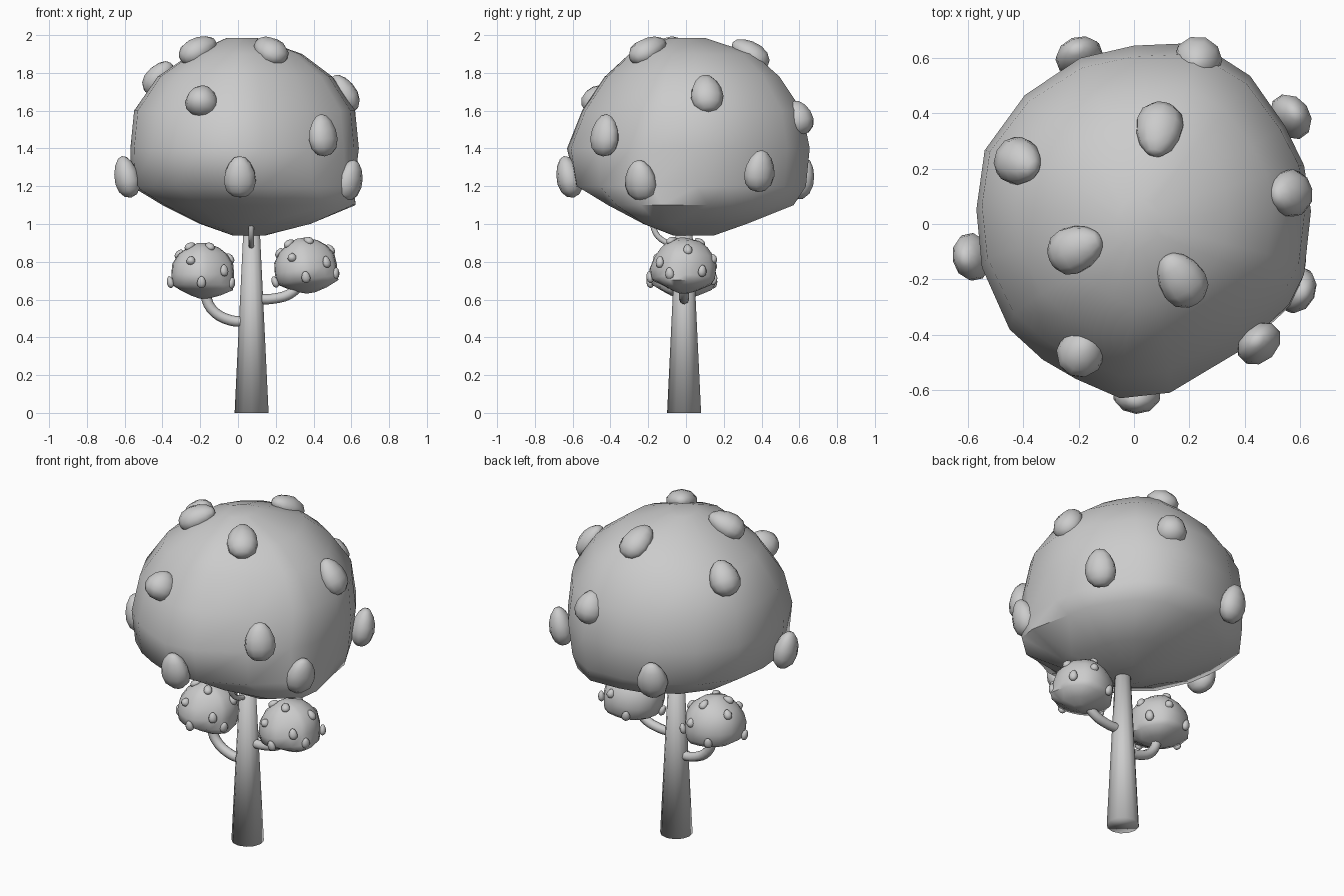
import bpy
import bmesh
from math import radians
from mathutils import Matrix, Vector

cube = bpy.data.objects.get("Cube")
if cube:
    bpy.data.objects.remove(cube)

grey = bpy.data.materials.new("plain_grey")
grey.use_nodes = True
grey.diffuse_color = (0.6, 0.6, 0.6, 1)
grey.node_tree.nodes["Principled BSDF"].inputs["Base Color"].default_value = (0.6, 0.6, 0.6, 1)

# Horizontal outline of the crown, counter-clockwise
OUTLINE = [(.64, .05), (.615, .215), (.545, .36), (.42, .54), (.235, .66), (0, .65),
           (-.195, .605), (-.395, .47), (-.54, .27), (-.57, .055), (-.55, -.155),
           (-.45, -.38), (-.33, -.49), (-.21, -.56), (-.05, -.63), (.13, -.61),
           (.38, -.46), (.56, -.29), (.615, -.18)]

# Crown rings: height, then left, right, front and back extent, and front-left sag
RINGS = [(.94, -.03, .15, -.07, .15, 0), (1.0, -.2, .33, -.2, .32, .85),
         (1.1, -.4, .57, -.39, .57, 1), (1.2, -.565, .615, -.585, .635, .3),
         (1.4, -.57, .64, -.63, .655, 0), (1.6, -.55, .62, -.55, .615, 0),
         (1.78, -.425, .5, -.43, .495, 0), (1.9, -.25, .34, -.3, .36, 0),
         (1.985, -.06, .1, -.09, .1, 0)]

# Bumps on the crown: centre and half length
BUMPS = [(-.19, -.46, 1.65, .085), (.01, -.62, 1.25, .113), (.45, -.43, 1.47, .113),
         (.59, -.24, 1.23, .113), (-.59, -.12, 1.25, .113), (.17, -.2, 1.92, .113),
         (-.21, -.09, 1.92, .11), (.09, .34, 1.9, .113), (.56, .11, 1.69, .11),
         (.57, .39, 1.28, .113), (-.415, .225, 1.77, .105), (.23, .59, 1.56, .095),
         (-.2, .61, 1.24, .113)]
CROWN_CENTRE = Vector((.03, .01, 1.4))


def finish(obj, angle=60):
    """Assign the material and smooth the surface."""
    obj.data.materials.clear()
    obj.data.materials.append(grey)
    bpy.ops.object.select_all(action='DESELECT')
    obj.select_set(True)
    bpy.context.view_layer.objects.active = obj
    bpy.ops.object.shade_smooth_by_angle(angle=radians(angle))
    return obj


def mesh_object(name, bm):
    bmesh.ops.recalc_face_normals(bm, faces=bm.faces[:])
    mesh = bpy.data.meshes.new(name)
    bm.to_mesh(mesh)
    bm.free()
    obj = bpy.data.objects.new(name, mesh)
    bpy.context.collection.objects.link(obj)
    return finish(obj)


def crown_shell(name):
    """Loft the outline through the rings and close both ends."""
    xs, ys = zip(*OUTLINE)
    bm = bmesh.new()
    loops = []
    for z, left, right, front, back, sag in RINGS:
        loop = []
        for x, y in OUTLINE:
            u = (x - min(xs)) / (max(xs) - min(xs))
            v = (y - min(ys)) / (max(ys) - min(ys))
            # The lower rings are fuller towards one front corner
            corner = sag * max(0, u - .5) * max(0, .5 - v)
            loop.append(bm.verts.new((left + u * (right - left) + corner,
                                      front + v * (back - front) - corner, z)))
        loops.append(loop)
    n = len(OUTLINE)
    for low, high in zip(loops, loops[1:]):
        for i in range(n):
            j = (i + 1) % n
            bm.faces.new((low[i], low[j], high[j], high[i]))
    bm.faces.new(loops[0][::-1])
    bm.faces.new(loops[-1])
    return mesh_object(name, bm)


def crown_bumps(name):
    """Egg-shaped bumps, long side up the crown; shorter ones stand out further."""
    bm = bmesh.new()
    for *point, length in BUMPS:
        centre = Vector(point)
        normal = (centre - CROWN_CENTRE).normalized()
        across = Vector((0, 0, 1)).cross(normal).normalized()
        along = normal.cross(across)
        frame = Matrix((across, along, normal)).transposed()
        depth = .18 - length
        egg = bmesh.ops.create_uvsphere(bm, u_segments=10, v_segments=7, radius=1)
        for vert in egg["verts"]:
            x, z, y = vert.co
            taper = 1 - .18 * y
            vert.co = centre + frame @ Vector((.087 * x * taper, length * y,
                                               depth * z * taper))
    return mesh_object(name, bm)


def tube(name, points, radius):
    """Round branch along a smooth path."""
    curve = bpy.data.curves.new(name, 'CURVE')
    curve.dimensions = '3D'
    curve.bevel_depth = radius
    curve.bevel_resolution = 2
    curve.resolution_u = 4
    curve.use_fill_caps = True
    spline = curve.splines.new('BEZIER')
    spline.bezier_points.add(len(points) - 1)
    for knot, co in zip(spline.bezier_points, points):
        knot.co = co
        knot.handle_left_type = knot.handle_right_type = 'AUTO'
    obj = bpy.data.objects.new(name, curve)
    bpy.context.collection.objects.link(obj)
    bpy.ops.object.select_all(action='DESELECT')
    obj.select_set(True)
    bpy.context.view_layer.objects.active = obj
    bpy.ops.object.convert(target='MESH')
    return finish(bpy.context.object)


# Trunk
bpy.ops.mesh.primitive_cone_add(vertices=12, radius1=.09, radius2=.042, depth=1,
                                location=(.072, -.01, .5))
trunk = bpy.context.object
trunk.name = "trunk"
finish(trunk, 120)

# Main crown and its two small copies, one of them leaning towards the trunk
parts = [crown_shell("main_crown"), crown_bumps("main_crown_bumps")]
for side, centre, lean in (("right", (-.188, -.018, .735), 0),
                           ("left", (.358, -.018, .762), -9)):
    for part in parts:
        small = part.copy()
        small.name = part.name.replace("main", side + "_small")
        size = Matrix.Diagonal((.275, .275, .282, 1))
        small.matrix_world = (Matrix.Translation(centre)
                              @ Matrix.Rotation(radians(lean), 4, 'Y')
                              @ size @ Matrix.Translation(-CROWN_CENTRE))
        bpy.context.collection.objects.link(small)

# Branches
tube("right_branch", [(.06, -.01, .485), (-.04, -.01, .49), (-.14, -.01, .55),
                      (-.18, -.01, .65)], .028)
tube("left_branch", [(.07, -.01, .605), (.19, -.01, .605), (.29, -.01, .64),
                     (.35, -.01, .72)], .027)
tube("front_twig", [(.07, -.03, .88), (.07, -.1, .9), (.07, -.16, .95),
                    (.07, -.18, 1.05)], .015)
